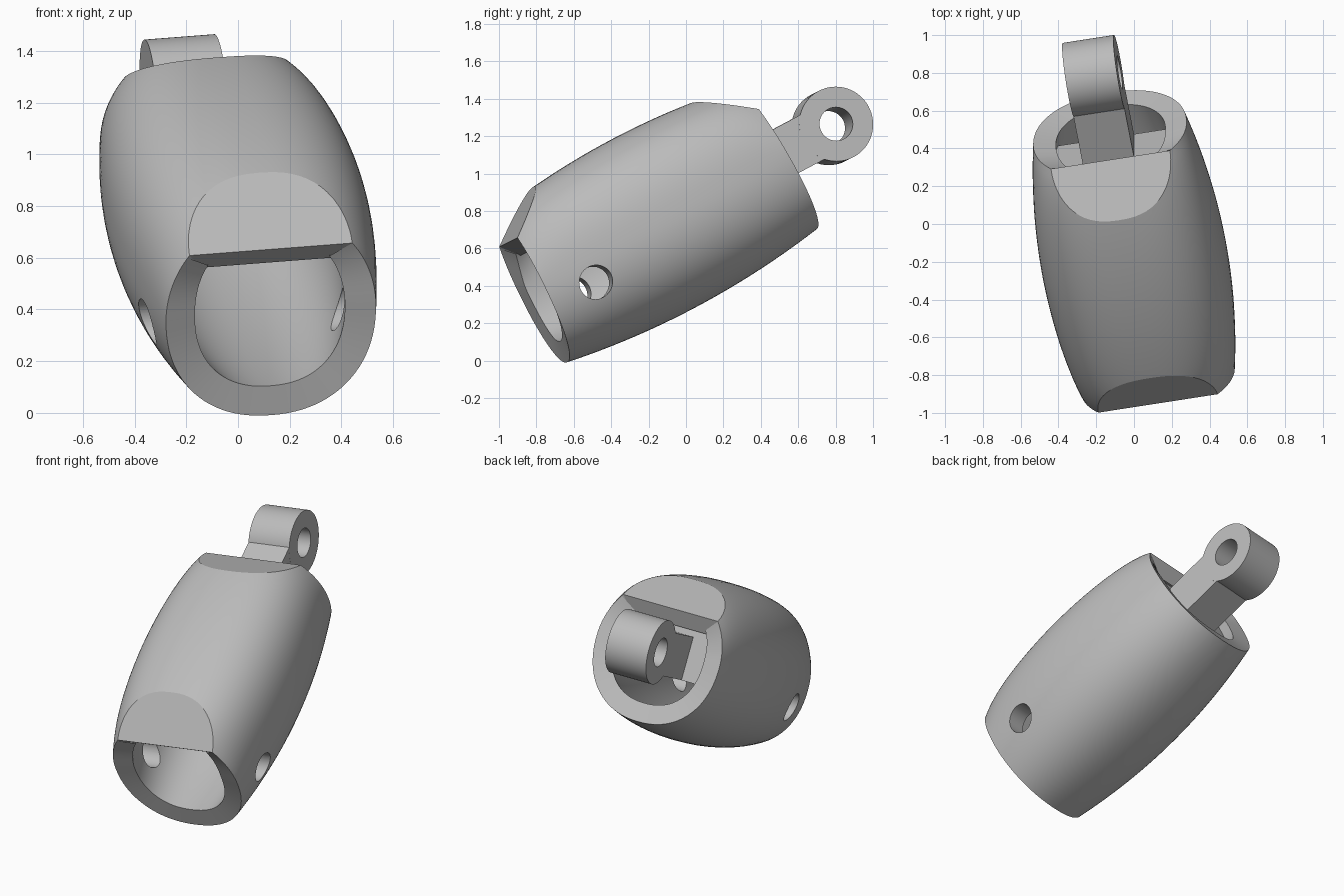
import bpy, bmesh, math
from mathutils import Matrix, Vector

if "Cube" in bpy.data.objects:
    bpy.data.objects.remove(bpy.data.objects["Cube"], do_unlink=True)

grey = bpy.data.materials.new("plain_grey")
grey.use_nodes = True
colour = (0.5, 0.5, 0.5, 1)
grey.diffuse_color = colour
grey.node_tree.nodes["Principled BSDF"].inputs["Base Color"].default_value = colour

# Tilted frame: local x is across, y along the barrel, z through the flats
along = Vector((-0.17, 0.87, 0.464)).normalized()
across = Vector((0.984, 0.16, 0.08))
across = (across - along * across.dot(along)).normalized()
frame = Matrix((across, along, across.cross(along))).transposed().to_4x4()
frame.translation = (0, -0.175, 0.733)

HALF = 0.751      # half length of the barrel at mid height
LEAN = 0.033      # the ends reach further out at the bottom
FLAT_Y = 0.742    # flats meet the ends here
FLAT_W = 0.276
SLOPE = 0.76
WALL = 0.12


def make(name, bm):
    mesh = bpy.data.meshes.new(name)
    bm.to_mesh(mesh)
    bm.free()
    mesh.materials.append(grey)
    ob = bpy.data.objects.new(name, mesh)
    bpy.context.collection.objects.link(ob)
    ob.matrix_world = frame
    return ob


def cylinder(name, centre, radius, length):
    bm = bmesh.new()
    bmesh.ops.create_cone(bm, cap_ends=True, segments=64, radius1=radius,
                          radius2=radius, depth=length,
                          matrix=Matrix.Translation(centre) @ Matrix.Rotation(math.pi / 2, 4, 'Y'))
    return make(name, bm)


def box(name, centre, size):
    bm = bmesh.new()
    bmesh.ops.create_cube(bm, size=1, matrix=Matrix.Translation(centre) @ Matrix.Diagonal((*size, 1)))
    return make(name, bm)


def cut(ob, cutter):
    mod = ob.modifiers.new("hole", 'BOOLEAN')
    mod.operation = 'DIFFERENCE'
    mod.solver = 'EXACT'
    mod.object = cutter


def finish(ob):
    bpy.ops.object.select_all(action='DESELECT')
    ob.select_set(True)
    bpy.context.view_layer.objects.active = ob
    for mod in list(ob.modifiers):
        bpy.ops.object.modifier_apply(modifier=mod.name)
    bpy.ops.object.shade_smooth_by_angle(angle=math.radians(25))


def spow(v, p):
    return math.copysign(abs(v) ** p, v)


# Barrel skin: bulging rounded sections
ROWS, SEGS = 40, 96
bm = bmesh.new()
rings = []
for i in range(ROWS + 1):
    t = 2 * i / ROWS - 1
    rx = 0.492 - 0.08 * t * t
    rz = 0.502 - 0.064 * t * t
    ring = []
    for j in range(SEGS):
        a = 2 * math.pi * j / SEGS
        n = 2.5 - 0.5 * t ** 6 if math.sin(a) > 0 else 2.2
        w = rz * spow(math.sin(a), 2 / n)
        ring.append(bm.verts.new((rx * spow(math.cos(a), 2 / n), t * (HALF - LEAN * w), w)))
    rings.append(ring)
for lo, hi in zip(rings, rings[1:]):
    for j in range(SEGS):
        k = (j + 1) % SEGS
        bm.faces.new((lo[j], hi[j], hi[k], lo[k]))

# Sloping flat at each end of the top
for side in (-1, 1):
    res = bmesh.ops.bisect_plane(bm, geom=bm.verts[:] + bm.edges[:] + bm.faces[:], dist=1e-5,
                                 plane_co=(0, side * FLAT_Y, FLAT_W),
                                 plane_no=Vector((0, side * SLOPE, 1)).normalized(),
                                 clear_outer=True)
    edge = [v for v in res["geom_cut"] if isinstance(v, bmesh.types.BMVert)]
    mid_y = side * (FLAT_Y - 0.12)
    edge.sort(key=lambda v: math.atan2(v.co.y - mid_y, v.co.x))
    bm.faces.new(edge)
bmesh.ops.recalc_face_normals(bm, faces=bm.faces[:])
bm.normal_update()
if sum(f.normal.dot(f.calc_center_median()) * f.calc_area() for f in bm.faces) < 0:
    bmesh.ops.reverse_faces(bm, faces=bm.faces[:])
barrel = make("barrel_shell", bm)

# Wall thickness
wall = barrel.modifiers.new("wall", 'SOLIDIFY')
wall.thickness = WALL
wall.offset = -1
wall.use_even_offset = True

# Cross hole near the front end
pin_cutter = cylinder("cross_hole_cutter", (0, -0.5, -0.13), 0.09, 1.4)
cut(barrel, pin_cutter)

# Eye, its arm and the bar that ties it to the wall
eye_y = 1.11
eye_x = -0.023
eye = cylinder("eye_ring", (eye_x, eye_y, 0.01), 0.2, 0.275)
eye_cutter = cylinder("eye_hole_cutter", (eye_x, eye_y, 0.01), 0.09, 0.8)
cut(eye, eye_cutter)
arm = box("eye_arm", (eye_x, 0.77, 0.008), (0.2745, 0.42, 0.27))
tie_bar = box("tie_bar", (0, 0.56, 0.055), (0.7, 0.2, 0.365))

for ob in (barrel, eye, arm, tie_bar):
    finish(ob)
for cutter in (pin_cutter, eye_cutter):
    cutter.hide_render = True
    cutter.hide_set(True)
